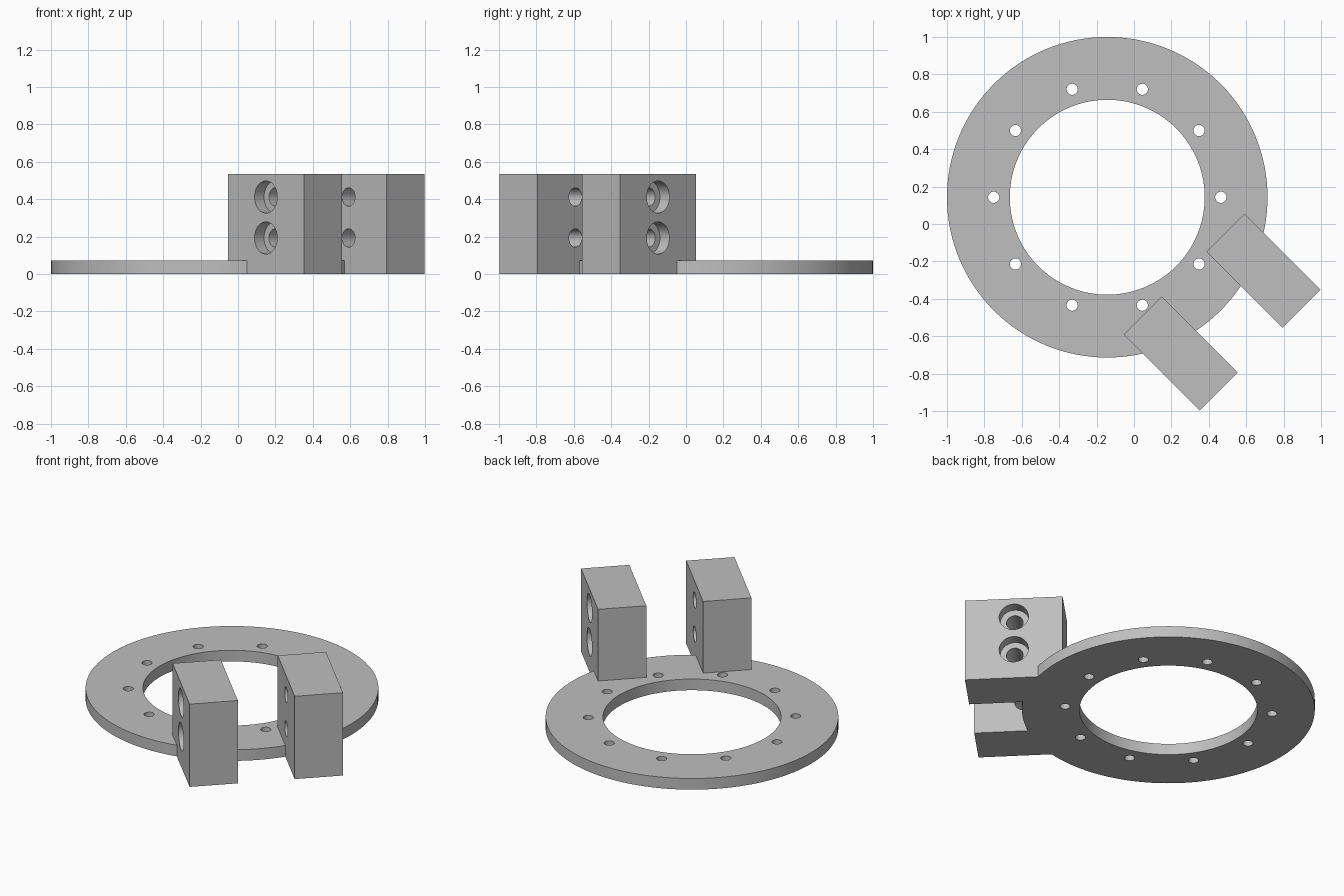
import bpy, bmesh, math
from mathutils import Matrix, Vector

if "Cube" in bpy.data.objects:
    bpy.data.objects.remove(bpy.data.objects["Cube"])

grey = bpy.data.materials.new("machined grey")
grey.use_nodes = True
COLOUR = (0.52, 0.52, 0.52, 1)
grey.diffuse_color = COLOUR
grey.node_tree.nodes["Principled BSDF"].inputs["Base Color"].default_value = COLOUR

# Part frame: local x points out between the blocks, local y across them
FRAME = Matrix.Translation((-0.143, 0.143, 0)) @ Matrix.Rotation(math.radians(-45), 4, "Z")
THICK, OUTER, INNER = 0.072, 0.857, 0.521
BOLT_CIRCLE, BOLT_R, BOLTS = 0.607, 0.03, 10
LENGTH, WIDTH, HEIGHT = 0.574, 0.287, 0.535
BLOCK_OUT, BLOCK_SIDE = 0.869, 0.3125
BORE_R, RECESS_R, RECESS_DEPTH = 0.049, 0.086, 0.072
BORE_HEIGHTS = (0.193, 0.412)


def add_cylinder(bm, radius, start, end, segments):
    axis = Vector(end) - Vector(start)
    matrix = Matrix.Translation((Vector(start) + Vector(end)) / 2) @ axis.to_track_quat("Z", "Y").to_matrix().to_4x4()
    bmesh.ops.create_cone(bm, cap_ends=True, segments=segments, radius1=radius,
                          radius2=radius, depth=axis.length, matrix=matrix)


def make_object(name, bm):
    mesh = bpy.data.meshes.new(name)
    bm.transform(FRAME)
    bmesh.ops.recalc_face_normals(bm, faces=bm.faces)
    bm.to_mesh(mesh)
    bm.free()
    mesh.materials.append(grey)
    obj = bpy.data.objects.new(name, mesh)
    bpy.context.collection.objects.link(obj)
    return obj


def cut(obj, cutter, keep=False):
    mod = obj.modifiers.new("cut", "BOOLEAN")
    mod.operation, mod.solver, mod.object = "DIFFERENCE", "EXACT", cutter
    bpy.ops.object.select_all(action="DESELECT")
    bpy.context.view_layer.objects.active = obj
    obj.select_set(True)
    bpy.ops.object.modifier_apply(modifier=mod.name)
    if not keep:
        bpy.data.objects.remove(cutter)


# Flat ring with a central opening and a circle of bolt holes
bm = bmesh.new()
add_cylinder(bm, OUTER, (0, 0, 0), (0, 0, THICK), 128)
ring = make_object("mounting_ring", bm)
bm = bmesh.new()
add_cylinder(bm, INNER, (0, 0, -0.1), (0, 0, 0.2), 128)
for i in range(BOLTS):
    a = math.tau * i / BOLTS + math.pi / 4
    x, y = BOLT_CIRCLE * math.cos(a), BOLT_CIRCLE * math.sin(a)
    add_cylinder(bm, BOLT_R, (x, y, -0.1), (x, y, 0.2), 32)
cut(ring, make_object("ring_hole_cutter", bm))

# Two upright blocks, cross-bored, with recesses on their outer faces
blocks = []
for name, side in (("left_block", 1), ("right_block", -1)):
    bm = bmesh.new()
    centre = Vector((BLOCK_OUT, side * BLOCK_SIDE, HEIGHT / 2))
    bmesh.ops.create_cube(bm, size=1, matrix=Matrix.Translation(centre)
                          @ Matrix.Diagonal((LENGTH, WIDTH, HEIGHT, 1)))
    block = make_object(name, bm)
    outer_y = side * (BLOCK_SIDE + WIDTH / 2)
    for radius, depth in ((BORE_R, WIDTH + 0.05), (RECESS_R, RECESS_DEPTH)):
        bm = bmesh.new()
        for z in BORE_HEIGHTS:
            add_cylinder(bm, radius, (BLOCK_OUT, outer_y + side * 0.05, z),
                         (BLOCK_OUT, outer_y - side * depth, z), 48)
        cut(block, make_object("bore_cutter", bm))
    blocks.append(block)

# Seat the blocks in the ring
for block in blocks:
    cut(ring, block, keep=True)

for obj in [ring] + blocks:
    bpy.ops.object.select_all(action="DESELECT")
    bpy.context.view_layer.objects.active = obj
    obj.select_set(True)
    bpy.ops.object.shade_smooth_by_angle(angle=math.radians(30))
